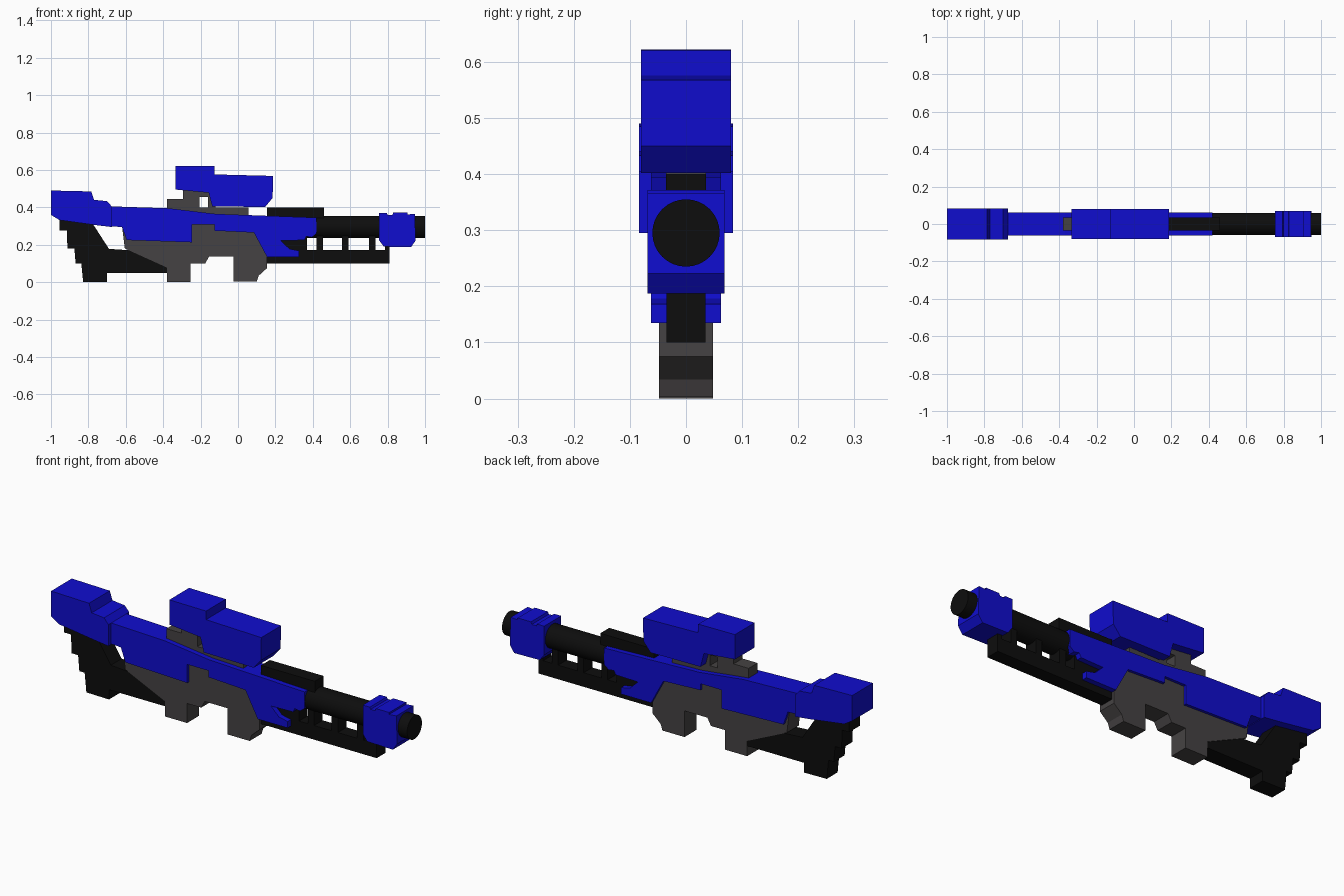
import bpy, bmesh, math


def material(name, rgb):
    m = bpy.data.materials.new(name)
    m.diffuse_color = (*rgb, 1)
    return m


BLUE = material("blue", (0.005, 0.004, 0.62))
GREY = material("dark_grey", (0.06, 0.055, 0.056))
BLACK = material("black", (0.004, 0.004, 0.004))


def plate(name, pts, half, mat):
    """Extrude an x-z side profile symmetrically across y."""
    bm = bmesh.new()
    face = bm.faces.new([bm.verts.new((x, -half, z)) for x, z in pts])
    out = bmesh.ops.extrude_face_region(bm, geom=[face])
    moved = [v for v in out["geom"] if isinstance(v, bmesh.types.BMVert)]
    bmesh.ops.translate(bm, verts=moved, vec=(0, 2 * half, 0))
    bmesh.ops.recalc_face_normals(bm, faces=bm.faces)
    me = bpy.data.meshes.new(name)
    bm.to_mesh(me)
    bm.free()
    me.materials.append(mat)
    ob = bpy.data.objects.new(name, me)
    bpy.context.collection.objects.link(ob)
    return ob


def block(name, x0, x1, z0, z1, half, mat):
    return plate(name, [(x0, z0), (x1, z0), (x1, z1), (x0, z1)], half, mat)


# Stock: blue cheek piece over a stepped black butt
plate("stock_cheek", [
    (-1, .49), (-.785, .485), (-.77, .44), (-.70, .433), (-.675, .405),
    (-.675, .295), (-.76, .305), (-.955, .332), (-1, .36)], .084, BLUE)
plate("stock_butt", [
    (-.955, .345), (-.775, .345), (-.775, .31), (-.69, .178), (-.60, .172),
    (-.38, .15), (-.38, .05), (-.70, .05), (-.70, 0), (-.828, .002),
    (-.838, .1), (-.868, .1), (-.875, .18), (-.912, .18), (-.915, .275),
    (-.955, .275)], .044, BLACK)

# Blue upper shell with forked front end
plate("upper_shell", [
    (-.675, .405), (-.37, .395), (-.12, .365), (.42, .345), (.42, .26),
    (.395, .24), (.365, .245), (.355, .225), (.23, .222), (.275, .178),
    (.325, .168), (.325, .135), (.155, .135), (.085, .265), (-.125, .275),
    (-.125, .308), (-.245, .308), (-.245, .213), (-.595, .225),
    (-.62, .295), (-.675, .298)], .062, BLUE)

# Grey receiver with grip and magazine stubs
plate("receiver", [
    (-.62, .30), (-.605, .18), (-.38, .078), (-.38, 0), (-.255, 0),
    (-.255, .1), (-.175, .1), (-.155, .137), (-.025, .137), (-.025, .003),
    (.1, .003), (.11, .034), (.155, .075), (.155, .15), (.09, .30),
    (-.12, .34)], .048, GREY)

# Scope and its mount, with an open window
block("mount_base", -.38, .055, .34, .40, .036, GREY)
block("mount_rear", -.38, -.205, .39, .445, .036, GREY)
block("mount_bridge", -.295, -.14, .455, .50, .036, GREY)
block("mount_rear_post", -.295, -.205, .43, .48, .036, GREY)
block("mount_front_post", -.16, -.12, .39, .48, .036, GREY)
plate("scope", [
    (-.333, .622), (-.125, .62), (-.125, .576), (.188, .568), (.185, .45),
    (.145, .402), (-.138, .405), (-.157, .478), (-.333, .495)], .08, BLUE)

# Barrel
bpy.ops.mesh.primitive_cylinder_add(
    vertices=32, radius=.06, depth=.8, location=(.6, 0, .295),
    rotation=(0, math.pi / 2, 0))
barrel = bpy.context.object
barrel.name = "barrel"
barrel.data.materials.append(BLACK)
bpy.ops.object.shade_smooth_by_angle(angle=math.radians(35))

# Black rails above and below the barrel, joined by posts
block("top_rail", .155, .46, .30, .40, .036, BLACK)
block("lower_rail", .14, .81, .10, .172, .035, BLACK)
for i, (a, b) in enumerate([(.15, .37), (.42, .455), (.555, .59),
                            (.70, .735), (.785, .81)]):
    block(f"rail_post_{i + 1}", a, b, .16, .26, .035, BLACK)

# Muzzle block with notched top
plate("muzzle_block", [
    (.755, .37), (.795, .37), (.80, .36), (.825, .36), (.83, .372),
    (.905, .372), (.905, .362), (.945, .365), (.95, .223), (.925, .187),
    (.78, .19), (.755, .223)], .069, BLUE)
